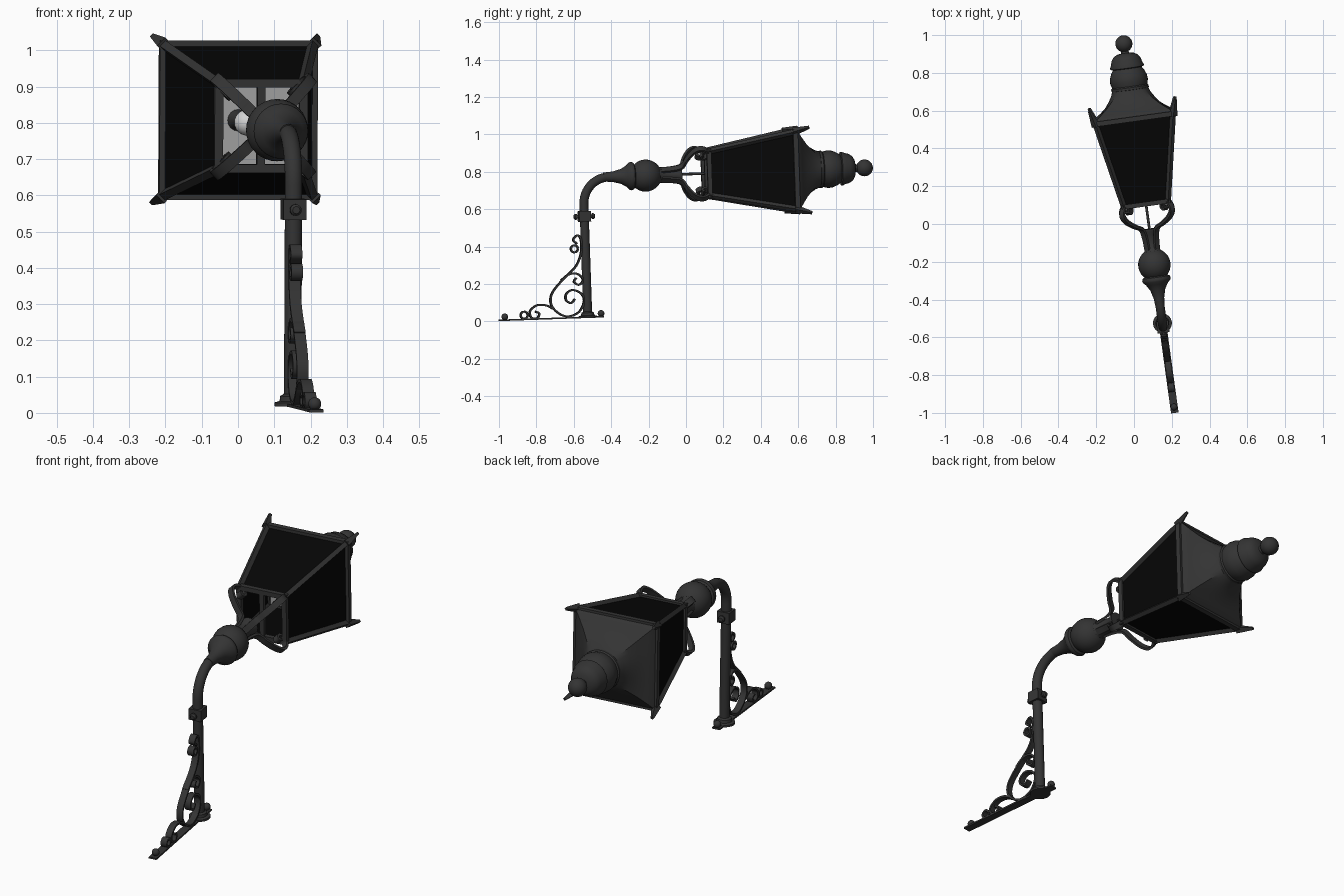
import bpy, bmesh, math
from mathutils import Matrix, Vector

if "Cube" in bpy.data.objects:
    bpy.data.objects.remove(bpy.data.objects["Cube"])

R, T = Matrix.Rotation, Matrix.Translation
rad = math.radians
# whole lamp is turned a little and tilted; LAMP has its z along the lantern axis
ROOT = T((0.078, 0, 0.037)) @ R(rad(7.86), 4, 'Z') @ R(rad(2), 4, 'X')
LAMP = T((0, 0, 0.75)) @ R(rad(-90), 4, 'X')
SIDE = R(rad(90), 4, 'Z')            # x -> forward, for the bracket scrolls
POST_Y = -0.53


def material(name, g):
    m = bpy.data.materials.new(name)
    m.diffuse_color = (g, g, g, 1)
    m.use_nodes = True
    m.node_tree.nodes["Principled BSDF"].inputs["Base Color"].default_value = m.diffuse_color
    return m


METAL = material("dark_grey_metal", 0.034)
GLASS = material("black_glass", 0.002)
PALE = material("pale_grey_reflector", 0.38)
WHITE = material("white_bulb", 0.65)


def loft(name, rings, mat=METAL, M=Matrix(), caps=True):
    """Skin a list of equal-sized closed rings."""
    bm = bmesh.new()
    vs = [[bm.verts.new(ROOT @ M @ Vector(p)) for p in r] for r in rings]
    n = len(vs[0])
    for a, b in zip(vs, vs[1:]):
        for i in range(n):
            j = (i + 1) % n
            bm.faces.new((a[i], a[j], b[j], b[i]))
    if caps:
        bm.faces.new(vs[0])
        bm.faces.new(vs[-1])
    bmesh.ops.recalc_face_normals(bm, faces=bm.faces)
    me = bpy.data.meshes.new(name)
    bm.to_mesh(me)
    bm.free()
    me.materials.append(mat)
    me.shade_smooth()
    me.set_sharp_from_angle(angle=rad(38))
    ob = bpy.data.objects.new(name, me)
    bpy.context.collection.objects.link(ob)
    return ob


def lathe(name, prof, mat=METAL, M=LAMP, n=32):
    ring = lambda r, z: [(r * math.cos(2 * math.pi * i / n), r * math.sin(2 * math.pi * i / n), z)
                         for i in range(n)]
    return loft(name, [ring(max(r, 0.0005), z) for r, z in prof], mat, M)


def ball(name, r, z, mat=METAL, M=LAMP, n=24):
    return lathe(name, [(r * math.sin(math.pi * i / 14), z - r * math.cos(math.pi * i / 14))
                        for i in range(15)], mat, M, n)


def square(h, z):
    return [(-h, -h, z), (h, -h, z), (h, h, z), (-h, h, z)]


def bar(name, a, b, h0, h1=None, M=LAMP):
    """Square bar between two points."""
    a, b = Vector(a), Vector(b)
    d = b - a
    Q = M @ T(a) @ d.to_track_quat('Z', 'Y').to_matrix().to_4x4()
    return loft(name, [square(h0, 0), square(h1 or h0, d.length)], METAL, Q)


def spline(p, steps=7):
    p = [Vector(q) for q in p]
    p = [2 * p[0] - p[1]] + p + [2 * p[-1] - p[-2]]
    out = []
    for a, b, c, d in zip(p, p[1:], p[2:], p[3:]):
        for i in range(steps):
            t = i / steps
            out.append(0.5 * (2 * b + (c - a) * t + (2 * a - 5 * b + 4 * c - d) * t * t
                              + (3 * b - a - 3 * c + d) * t ** 3))
    return out + [p[-2]]


def strap(name, pts, M, w=0.016, t=0.005, smooth=True):
    """Flat iron strap following a path in the xz plane of M."""
    p = spline(pts) if smooth else [Vector(q) for q in pts]
    rings = []
    for i, c in enumerate(p):
        d = (p[min(i + 1, len(p) - 1)] - p[max(i - 1, 0)]).normalized()
        n = Vector((-d.y, d.x)) * t
        a, b = c + n, c - n
        rings.append([(a.x, -w, a.y), (a.x, w, a.y), (b.x, w, b.y), (b.x, -w, b.y)])
    return loft(name, rings, METAL, M)


# mounting plate, base flange, end bolts
loft("mounting_plate", [[(-.02, y, 0), (.02, y, 0), (.02, y, .008), (-.02, y, .008)]
                        for y in (-1.01, -.445)])
AT_POST = T((0, POST_Y, 0))
lathe("base_flange", [(.05, 0), (.05, .01), (.036, .014), (.034, .028), (.024, .034)], M=AT_POST)
for y in (-0.978, -0.458):
    ball("plate_bolt", 0.018, 0.022, M=T((0, y, 0)))

# post with swept elbow
path = [(POST_Y, 0.01), (POST_Y, 0.61)]
path += [(POST_Y + .14 - .14 * math.cos(a), .61 + .14 * math.sin(a))
         for a in [rad(90) * i / 12 for i in range(1, 13)]] + [(-.36, .75)]
rings = []
for i, (y, z) in enumerate(path):
    a = rad(90) * min(max(i - 1, 0) / 12, 1)
    k = [(math.cos(2 * math.pi * j / 24) * .024, math.sin(2 * math.pi * j / 24) * .024) for j in range(24)]
    rings.append([(p, y + q * math.cos(a), z - q * math.sin(a)) for p, q in k])
loft("post_and_elbow", rings)

# clamp block with two bolts
loft("clamp_block", [square(.032, .515), square(.032, .572)], M=AT_POST)
for s in (-1, 1):
    lathe("clamp_bolt", [(.009, .03), (.009, .04), (.016, .041), (.016, .05), (.01, .057)],
          M=T((0, POST_Y, .543)) @ R(rad(-90 * s), 4, 'X'), n=16)

# bracket scrolls
strap("main_scroll", [(-.574, .398), (-.595, .42), (-.573, .443), (-.555, .425), (-.553, .36),
                      (-.584, .281), (-.662, .206), (-.719, .138), (-.726, .08), (-.69, .033),
                      (-.636, .012), (-.576, .035), (-.547, .094), (-.567, .136), (-.61, .152),
                      (-.643, .131), (-.644, .099), (-.618, .083), (-.596, .104)], SIDE)
strap("middle_scroll", [(-.667, .206), (-.628, .235), (-.58, .238), (-.549, .206), (-.571, .179),
                        (-.598, .195), (-.586, .217)], SIDE)
strap("lower_scroll", [(-.715, .055), (-.753, .075), (-.802, .077), (-.84, .049), (-.836, .014),
                       (-.804, .008), (-.792, .033), (-.813, .044)], SIDE)
for y, z in ((-.59, .372), (-.873, .027)):
    strap("scroll_ring", [(y + .019 * math.cos(rad(20 * i)), z + .019 * math.sin(rad(20 * i)))
                          for i in range(19)], SIDE, smooth=False)

# stem: bell, ball, collar, thin rod
lathe("stem_bell", [(.024, -.42), (.028, -.37), (.04, -.325), (.058, -.295), (.073, -.28), (.076, -.27),
                    (.072, -.258), (.056, -.25), (.052, -.23)])
ball("stem_ball", 0.086, -0.192, n=32)
lathe("stem_collar", [(.045, -.12), (.036, -.1), (.033, -.03), (.045, -.012), (.045, 0), (.01, .002)])
lathe("centre_rod", [(.007, 0), (.007, .14)], n=12)

# four scrolled arms carrying the lantern
for k in range(4):
    strap("lantern_arm", [(.037, -.11), (.042, -.05), (.058, 0), (.105, .02), (.16, .05), (.187, .085),
                          (.176, .122), (.142, .136), (.12, .115), (.133, .096), (.148, .107)],
          LAMP @ R(rad(45 + 90 * k), 4, 'Z'), t=0.006)

# lantern: glass, frame bars, horns
SM, LG, Z0, Z1 = 0.118, 0.207, 0.137, 0.595
loft("glass_panes", [square(SM, Z0), square(LG, Z1)], GLASS, LAMP, caps=False)
for k in range(4):
    M = LAMP @ R(rad(90 * k), 4, 'Z')
    bar("corner_bar", (SM, SM, Z0), (LG, LG, Z1), .011, M=M)
    bar("small_end_bar", (-SM - .011, SM, Z0), (SM + .011, SM, Z0), .012, M=M)
    bar("large_end_bar", (-LG - .012, LG, Z1), (LG + .012, LG, Z1), .013, M=M)
    bar("corner_horn", (LG, LG, Z1 - .01), (.229, .229, .668), .016, .006, M=M)
bar("end_mullion", (0, -SM, Z0), (0, SM, Z0), .011)

# reflector, bulb holder, bulb
loft("reflector", [square(.2, .59), square(.2, .597)], PALE, LAMP)
lathe("bulb_holder", [(.03, .59), (.02, .56), (.018, .44)], n=16)
ball("bulb", 0.036, 0.41, WHITE)

# roof blending from square eaves to a round neck
def roof_ring(h, z, blend, n=40):
    pts = []
    for i in range(n):
        a = 2 * math.pi * i / n + rad(45)
        c, s = math.cos(a), math.sin(a)
        f = h * ((1 - blend) + blend / max(abs(c), abs(s)))
        pts.append((c * f, s * f, z))
    return pts


loft("roof", [roof_ring(*p) for p in ((.214, .598, 1), (.207, .61, 1), (.178, .632, .97), (.148, .66, .85),
                                      (.123, .693, .6), (.105, .722, .3), (.095, .75, 0))], M=LAMP)
# stacked vent caps and finial
lathe("lower_cap", [(.09, .742), (.1, .746), (.1, .758), (.094, .764), (.101, .79), (.098, .815),
                    (.088, .84), (.074, .862), (.06, .868)])
lathe("upper_cap", [(.07, .856), (.09, .862), (.09, .87), (.083, .885), (.078, .905), (.066, .924),
                    (.045, .936), (.022, .94), (.018, .955)])
ball("finial_ball", 0.045, 0.99)
